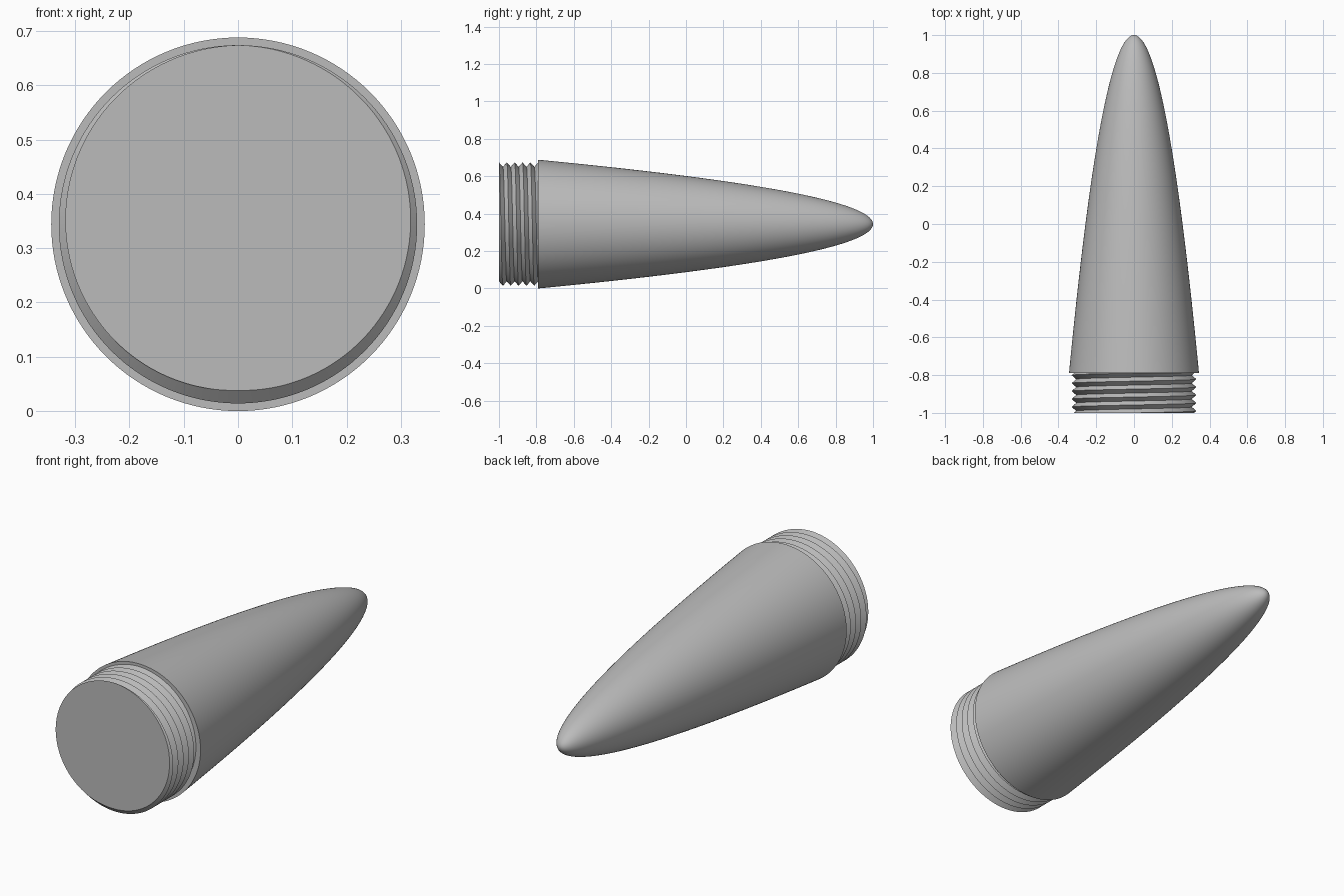
import bpy, bmesh
from math import sin, cos, pi, sqrt

if "Cube" in bpy.data.objects:
    bpy.data.objects.remove(bpy.data.objects["Cube"])

AXIS_Z = 0.344          # height of the long axis
SEGMENTS = 128
Y_END, Y_SHOULDER, Y_TIP = -1.0, -0.79, 1.0
R_SHOULDER = 0.344
R_ROOT, R_CREST, PITCH = 0.306, 0.33, 0.042

grey = bpy.data.materials.new("plain grey")
grey.use_nodes = True
colour = (0.5, 0.5, 0.5, 1)
grey.diffuse_color = colour
grey.node_tree.nodes["Principled BSDF"].inputs["Base Color"].default_value = colour


def revolve(name, rows, point):
    """Sweep rows of points around the long axis, weld them and close any holes."""
    bm = bmesh.new()
    grid = []
    for i in range(SEGMENTS + 1):
        turn = i / SEGMENTS
        column = []
        for row in rows:
            y, r = point(row, turn)
            angle = 2 * pi * turn
            column.append(bm.verts.new((r * sin(angle), y, AXIS_Z + r * cos(angle))))
        grid.append(column)
    for a, b in zip(grid, grid[1:]):
        for j in range(len(rows) - 1):
            bm.faces.new((a[j], a[j + 1], b[j + 1], b[j]))
    bmesh.ops.remove_doubles(bm, verts=bm.verts, dist=0.00005)
    bmesh.ops.holes_fill(bm, edges=[e for e in bm.edges if e.is_boundary], sides=0)
    bmesh.ops.recalc_face_normals(bm, faces=bm.faces)
    mesh = bpy.data.meshes.new(name)
    bm.to_mesh(mesh)
    bm.free()
    mesh.materials.append(grey)
    obj = bpy.data.objects.new(name, mesh)
    bpy.context.collection.objects.link(obj)
    bpy.ops.object.select_all(action="DESELECT")
    obj.select_set(True)
    bpy.context.view_layer.objects.active = obj
    bpy.ops.object.shade_smooth_by_angle(angle=pi / 6)
    return obj


# Parabolic nose body with a flat shoulder
def body_point(t, turn):
    return Y_TIP - (Y_TIP - Y_SHOULDER) * t * t, R_SHOULDER * t


revolve("nose_body", [k / 48 for k in range(49)], body_point)


# Right-handed screw thread, cut flat at both ends
def thread_point(k, turn):
    y = Y_END + PITCH * (turn + k / 2)
    y = min(max(y, Y_END), Y_SHOULDER + 0.002)
    phase = ((y - Y_END) / PITCH - turn) % 1
    crest = abs(2 * phase - 1)
    return y, R_ROOT + (R_CREST - R_ROOT) * crest


revolve("threaded_base", range(-3, 14), thread_point)
